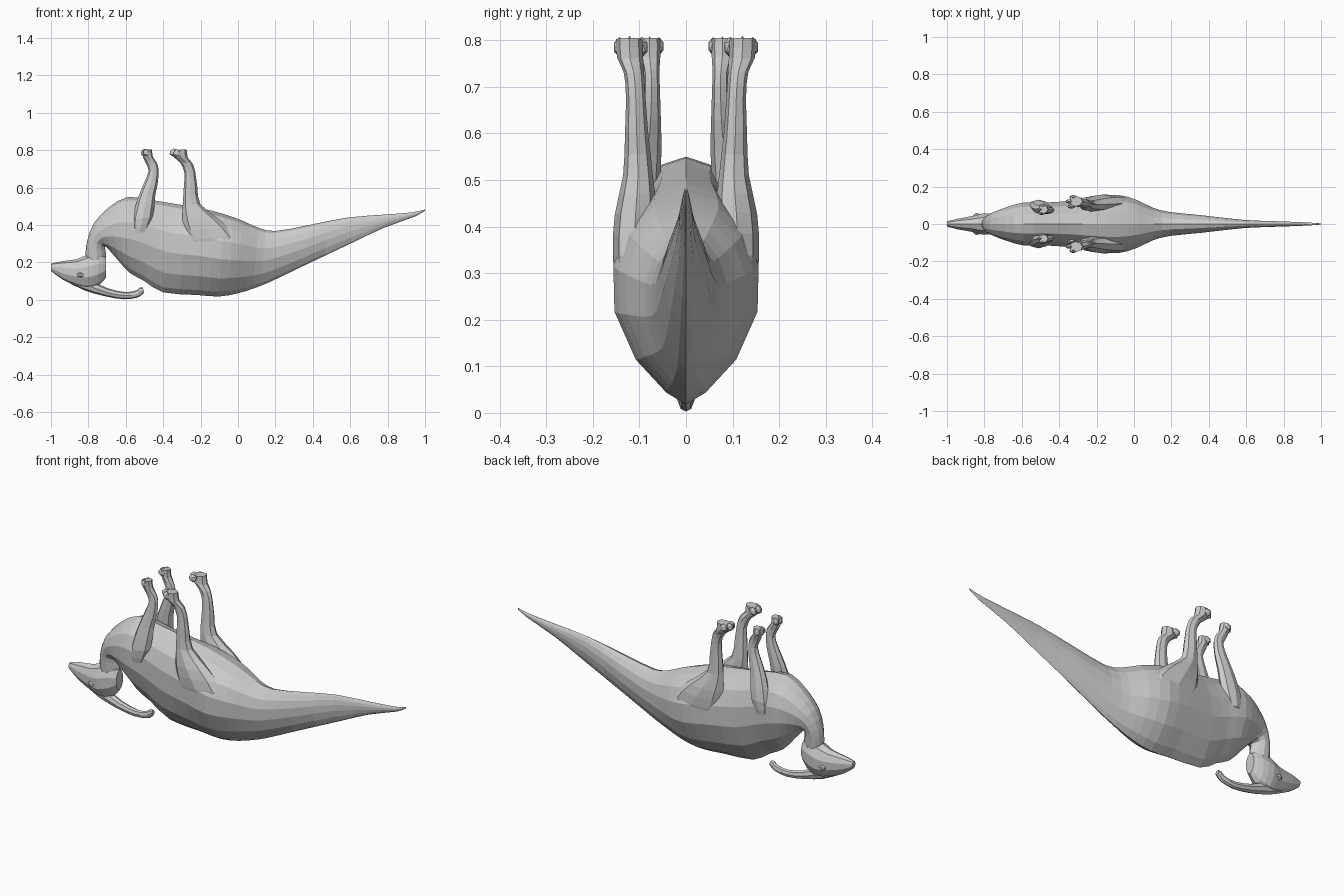
import bpy, bmesh, math
from mathutils import Matrix, Vector


def smooth_sections(rows, steps):
    """Catmull-Rom interpolation between the given cross-sections."""
    out = []
    for i in range(len(rows) - 1):
        p0, p1 = rows[max(i - 1, 0)], rows[i]
        p2, p3 = rows[i + 1], rows[min(i + 2, len(rows) - 1)]
        for s in range(steps):
            t = s / steps
            out.append([0.5 * (2 * b + (c - a) * t + (2 * a - 5 * b + 4 * c - d) * t * t
                               + (3 * b - a - 3 * c + d) * t ** 3)
                        for a, b, c, d in zip(p0, p1, p2, p3)])
    out.append(list(rows[-1]))
    return out


def loft(name, rows, sides=12, steps=2, power=1.0, widest=0.5, mirror=False, blobs=()):
    """Rows: lower x, lower z, upper x, upper z, half width, centre y."""
    bm = bmesh.new()
    rings = []
    for x1, z1, x2, z2, w, yc in smooth_sections([(*r, 0)[:6] for r in rows], steps):
        ring = []
        for i in range(sides):
            a = 2 * math.pi * i / sides
            c, s = math.cos(a), math.sin(a)
            f = widest - widest * c if c > 0 else widest - (1 - widest) * c
            side = math.copysign(abs(s) ** (power if c > 0 else 1), s)
            ring.append(bm.verts.new((x1 + (x2 - x1) * f, yc + w * side, z1 + (z2 - z1) * f)))
        rings.append(ring)
    for r, q in zip(rings, rings[1:]):
        for i in range(sides):
            j = (i + 1) % sides
            bm.faces.new((r[i], r[j], q[j], q[i]))
    bm.faces.new(rings[0])
    bm.faces.new(rings[-1])
    for pos, size in blobs:
        m = Matrix.Translation(Vector(pos)) @ Matrix.Diagonal((*size, 1))
        bmesh.ops.create_icosphere(bm, subdivisions=1, radius=1, matrix=m)
    bmesh.ops.recalc_face_normals(bm, faces=bm.faces)
    mesh = bpy.data.meshes.new(name)
    bm.to_mesh(mesh)
    bm.free()
    ob = bpy.data.objects.new(name, mesh)
    bpy.context.collection.objects.link(ob)
    if mirror:
        mod = ob.modifiers.new("Mirror", 'MIRROR')
        mod.use_axis = (False, True, False)
    return ob


# Tail, torso and curved neck, lying back down
loft("body", [
    (1.0, .477, 1.0, .483, .003), (.945, .445, .93, .468, .008),
    (.78, .385, .80, .457, .014), (.60, .30, .585, .44, .022),
    (.33, .172, .38, .40, .048), (.17, .095, .20, .368, .066),
    (.08, .06, .11, .385, .09), (0, .035, .02, .425, .132),
    (-.10, .018, -.08, .46, .16), (-.22, .026, -.20, .49, .15),
    (-.40, .04, -.35, .515, .125), (-.50, .10, -.47, .535, .118),
    (-.58, .145, -.59, .55, .118), (-.64, .21, -.69, .495, .095),
    (-.69, .268, -.77, .41, .068), (-.712, .285, -.805, .32, .053),
    (-.705, .24, -.815, .25, .046), (-.71, .18, -.81, .18, .04),
], sides=14, power=1.6, widest=.58)

# Head, snout pointing to -x
loft("head", [
    (-1.0, .155, -1.0, .193, .014), (-.94, .11, -.945, .206, .03),
    (-.86, .072, -.86, .218, .045), (-.80, .058, -.81, .24, .06),
    (-.745, .075, -.745, .255, .052), (-.705, .12, -.705, .23, .03),
], sides=10, power=1.2, widest=.5)

# Long curved tube crest below the skull
loft("crest", [
    (-.92, .10, -.90, .13, .015), (-.82, .05, -.80, .11, .026),
    (-.71, .019, -.70, .063, .022), (-.61, .003, -.605, .042, .016),
    (-.54, .012, -.545, .05, .013), (-.515, .026, -.525, .065, .014),
    (-.503, .04, -.508, .066, .012),
], sides=8)

# Eyes on the sides of the head
loft("eye", [(-.86, .125, -.86, .14, .006, .043), (-.845, .118, -.845, .147, .013, .047),
             (-.825, .125, -.825, .14, .006, .05)], sides=6, steps=1, mirror=True)

# Hind legs with thigh, shank, foot and three toes
loft("hind_leg", [
    (-.20, .22, -.02, .24, .025, .115), (-.275, .32, -.01, .34, .045, .112),
    (-.297, .42, -.10, .43, .045, .108), (-.295, .51, -.20, .51, .032, .103),
    (-.29, .60, -.217, .60, .025, .106), (-.287, .68, -.228, .68, .021, .108),
    (-.31, .735, -.243, .73, .022, .112), (-.345, .765, -.268, .76, .028, .12),
    (-.345, .80, -.275, .805, .028, .122),
], sides=8, mirror=True, blobs=[
    ((-.335, .094, .785), (.024, .013, .022)),
    ((-.345, .121, .787), (.024, .013, .022)),
    ((-.325, .143, .785), (.024, .013, .022))])

# Front legs with shoulder, forearm, hand and three fingers
loft("front_leg", [
    (-.56, .36, -.49, .36, .02, .10), (-.565, .43, -.455, .44, .035, .095),
    (-.535, .545, -.442, .56, .029, .082), (-.50, .63, -.428, .63, .022, .076),
    (-.478, .69, -.425, .70, .018, .074), (-.495, .735, -.435, .735, .018, .075),
    (-.51, .77, -.455, .765, .023, .078), (-.51, .80, -.46, .805, .023, .078),
], sides=8, mirror=True, blobs=[
    ((-.495, .058, .787), (.02, .011, .02)),
    ((-.502, .078, .787), (.02, .011, .021)),
    ((-.49, .096, .787), (.02, .011, .02))])
